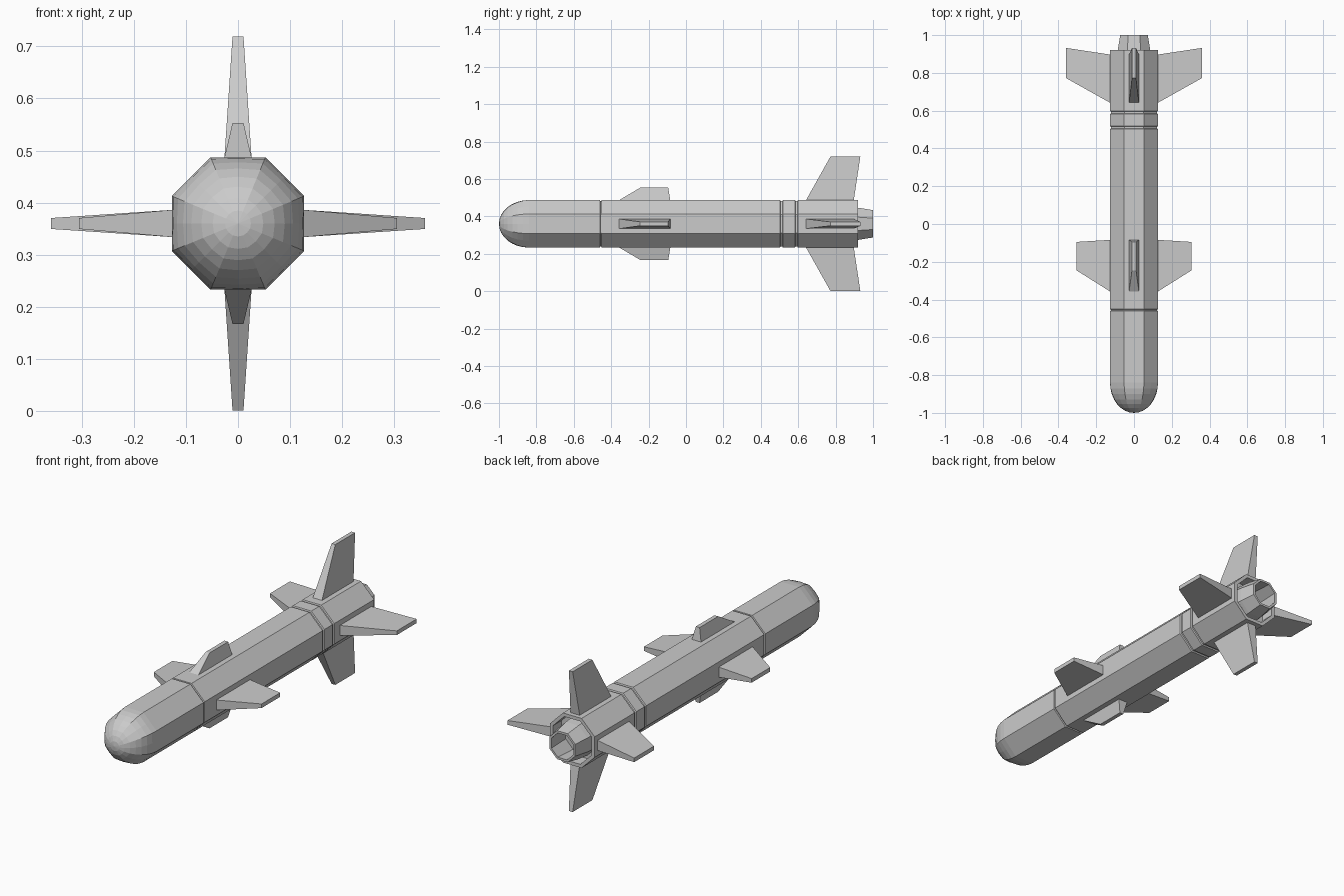
import bpy, bmesh
from math import pi, cos, sin, sqrt
from mathutils import Vector

if "Cube" in bpy.data.objects:
    bpy.data.objects.remove(bpy.data.objects["Cube"])

CZ = 0.36      # axis height
R = 0.127      # distance from axis to the flats of the octagonal body
G = 0.121      # depth of the panel grooves


def finish(name, bm):
    bmesh.ops.remove_doubles(bm, verts=bm.verts, dist=1e-5)
    bmesh.ops.recalc_face_normals(bm, faces=bm.faces)
    mesh = bpy.data.meshes.new(name)
    bm.to_mesh(mesh)
    bm.free()
    obj = bpy.data.objects.new(name, mesh)
    bpy.context.collection.objects.link(obj)
    return obj


def octagon_shell(name, profile):
    """Skin octagonal rings (y, apothem, roundness) along the y axis, ends capped."""
    bm = bmesh.new()
    rings = []
    for y, r, rnd in profile:
        ring = []
        for i in range(16):
            a = i * pi / 8
            corner = r / cos(pi / 8) if i % 2 else r
            d = corner * (1 - rnd) + r * rnd
            ring.append(bm.verts.new((d * cos(a), y, CZ + d * sin(a))))
        rings.append(ring)
    for a, b in zip(rings, rings[1:]):
        for i in range(16):
            j = (i + 1) % 16
            bm.faces.new((a[i], a[j], b[j], b[i]))
    for ring in (rings[0], rings[-1]):
        if (ring[0].co - ring[8].co).length > 1e-4:
            bm.faces.new(ring)
    return finish(name, bm)


def fin(name, k, tip, root_y, tip_y, root_t=0.026, tip_t=0.0105):
    """Tapered fin pointing outward at quarter turn k, root sunk into the body."""
    bm = bmesh.new()
    sink = (0.116 - R) / (tip - R)
    rows = []
    for t in (sink, 1.0):
        y0, y1 = (a + (b - a) * t for a, b in zip(root_y, tip_y))
        h = root_t + (tip_t - root_t) * t
        d = R + (tip - R) * t
        c, s = round(cos(k * pi / 2)), round(sin(k * pi / 2))
        rows.append([bm.verts.new((d * c - w * s, y, CZ + d * s + w * c))
                     for w, y in ((-h, y0), (h, y0), (h, y1), (-h, y1))])
    a, b = rows
    bm.faces.new(a)
    bm.faces.new(b)
    for i in range(4):
        j = (i + 1) % 4
        bm.faces.new((a[i], a[j], b[j], b[i]))
    return finish(name, bm)


# Rounded nose, easing from octagon to circle towards the tip
nose = []
for i in range(9):
    u = i / 8
    nose.append((-0.84 - 0.16 * sin(u * pi / 2), R * cos(u * pi / 2), u))
nose.reverse()
octagon_shell("nose_section", nose + [(-0.46, R, 0), (-0.458, G, 0), (-0.453, G, 0)])

# Main tube
octagon_shell("main_body", [(-0.453, G, 0), (-0.451, R, 0), (0.503, R, 0),
                            (0.506, G, 0), (0.515, G, 0)])

# Tail section with a second groove and a recessed rear end
octagon_shell("tail_section", [(0.515, G, 0), (0.518, R, 0), (0.583, R, 0),
                               (0.586, G, 0), (0.595, G, 0), (0.598, R, 0),
                               (0.92, R, 0), (0.92, 0.110, 0), (0.85, 0.110, 0)])

# Hollow exhaust nozzle
octagon_shell("exhaust_nozzle", [(0.845, 0.092, 0), (0.92, 0.086, 0), (1.0, 0.073, 0),
                                 (1.0, 0.062, 0), (0.87, 0.072, 0)])

# Four tail fins and four smaller mid fins
sides = ("right", "top", "left", "bottom")
for k, side in enumerate(sides):
    fin("tail_fin_" + side, k, 0.359, (0.642, 0.897), (0.772, 0.932))
    tip = 0.305 if k % 2 == 0 else 0.193
    fin("mid_fin_" + side, k, tip, (-0.357, -0.084), (-0.245, -0.095))
